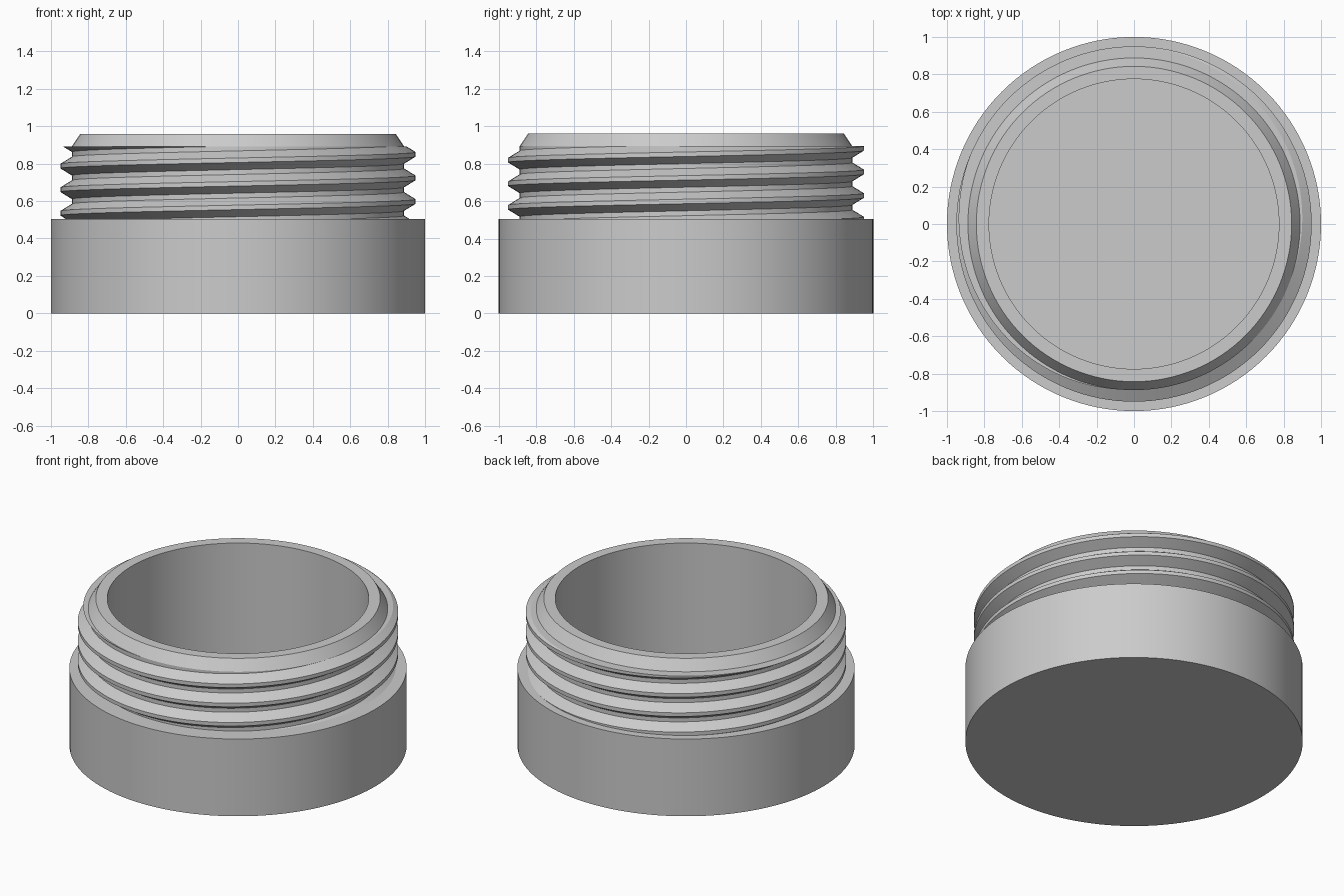
import bpy, bmesh
from math import sin, cos, radians, tau

cube = bpy.data.objects.get("Cube")
if cube:
    bpy.data.objects.remove(cube)

SEGMENTS = 128
PITCH = 0.126
START = 0.85            # height of a thread crest at +x
LOW, HIGH = 0.505, 0.893  # thread is trimmed to this range
ROOT, CREST = 0.888, 0.95
FLAT, FOOT = 0.012, 0.05  # half heights of the crest and of the whole ridge


def thread_radius(z, centre):
    """Trapezoid ridge profile, repeated every pitch."""
    off = abs((z - centre + PITCH / 2) % PITCH - PITCH / 2)
    t = min(max((off - FLAT) / (FOOT - FLAT), 0), 1)
    return CREST + (ROOT - CREST) * t


def section(turn):
    """Radius and height points of the jar wall at a fraction of a turn."""
    centre = START + PITCH * turn
    points = [(1, 0), (1, LOW)]
    for k in range(-5, 3):
        for off in (-FOOT, -FLAT, FLAT, FOOT):
            z = min(max(centre + k * PITCH + off, LOW), HIGH)
            points.append((thread_radius(z, centre), z))
    # bevelled lip, then the inside wall down to the floor
    points += [(ROOT, HIGH), (0.843, 0.96), (0.775, 0.96), (0.775, 0.1)]
    return points


# Sweep the changing section around the axis
bm = bmesh.new()
columns = []
for i in range(SEGMENTS):
    a = tau * i / SEGMENTS
    columns.append([bm.verts.new((r * cos(a), r * sin(a), z))
                    for r, z in section(i / SEGMENTS)])
# closing column follows the helix one full turn up
columns.append([bm.verts.new((r, 0, z)) for r, z in section(1)])
for a, b in zip(columns, columns[1:]):
    for j in range(len(a) - 1):
        bm.faces.new((a[j], b[j], b[j + 1], a[j + 1]))

# Underside and inner floor
bm.faces.new([c[0] for c in reversed(columns[:-1])])
bm.faces.new([c[-1] for c in columns[:-1]])

bmesh.ops.remove_doubles(bm, verts=bm.verts, dist=0.0002)
bmesh.ops.dissolve_degenerate(bm, edges=bm.edges, dist=0.0001)
bmesh.ops.recalc_face_normals(bm, faces=bm.faces)
mesh = bpy.data.meshes.new("threaded_jar")
bm.to_mesh(mesh)
bm.free()

jar = bpy.data.objects.new("threaded_jar", mesh)
bpy.context.collection.objects.link(jar)

# Plain grey
grey = bpy.data.materials.new("light grey")
grey.use_nodes = True
colour = (0.6, 0.6, 0.6, 1)
grey.diffuse_color = colour
grey.node_tree.nodes["Principled BSDF"].inputs["Base Color"].default_value = colour
mesh.materials.append(grey)

bpy.ops.object.select_all(action="DESELECT")
jar.select_set(True)
bpy.context.view_layer.objects.active = jar
bpy.ops.object.shade_smooth_by_angle(angle=radians(25))
